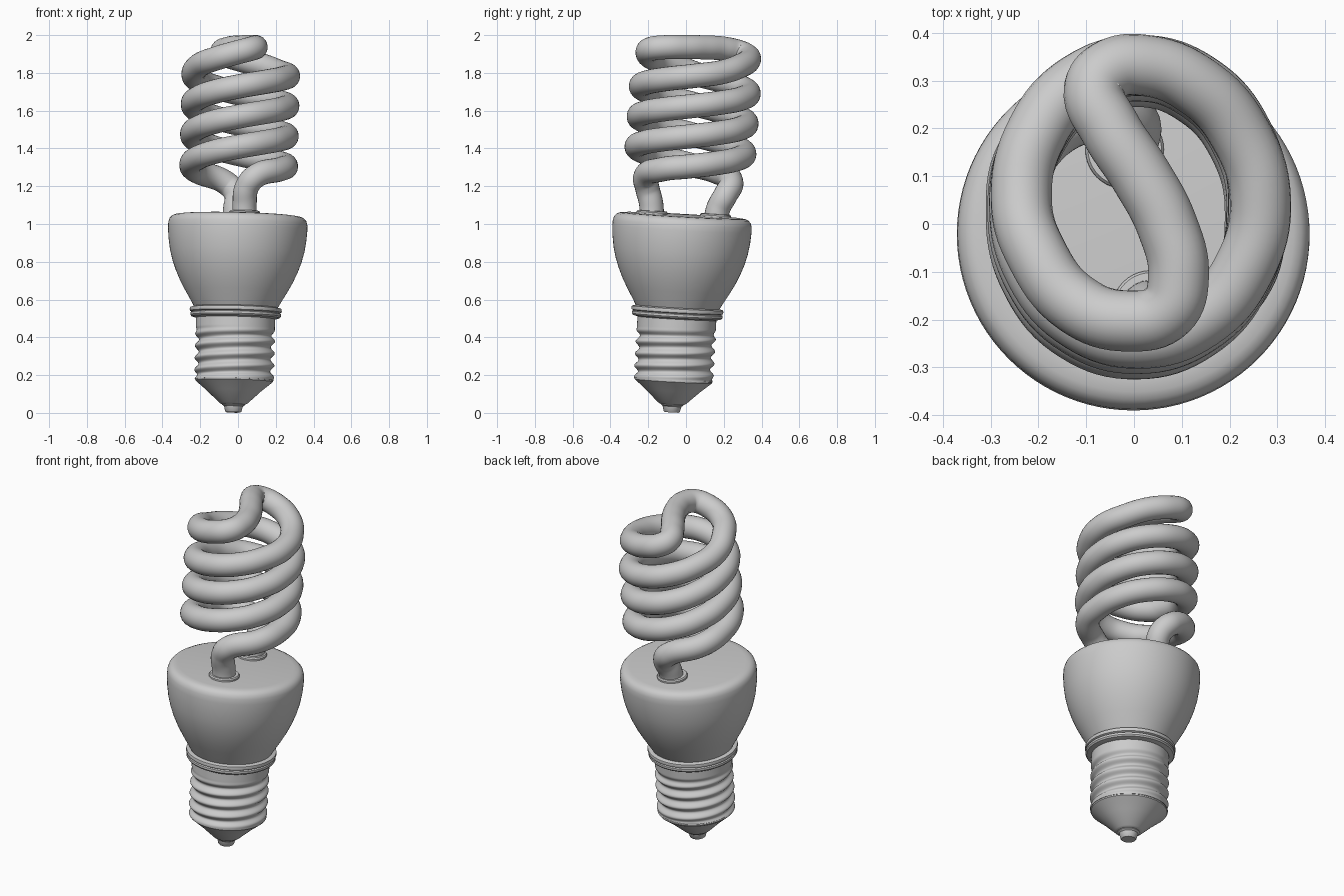
import bpy, bmesh, math
from mathutils import Matrix, Vector

if "Cube" in bpy.data.objects:
    bpy.data.objects.remove(bpy.data.objects["Cube"])

# The whole lamp leans slightly: local axis -> world
AXIS = Vector((0.024, 0.056, 1)).normalized()
LEAN = Matrix.Translation((-0.025, -0.076, 0)) @ Vector((0, 0, 1)).rotation_difference(AXIS).to_matrix().to_4x4()


def finish(name, bm, matrix, angle=32):
    bmesh.ops.remove_doubles(bm, verts=bm.verts, dist=1e-5)
    bmesh.ops.recalc_face_normals(bm, faces=bm.faces)
    bm.transform(matrix)
    me = bpy.data.meshes.new(name)
    bm.to_mesh(me)
    bm.free()
    me.shade_smooth()
    me.set_sharp_from_angle(angle=math.radians(angle))
    ob = bpy.data.objects.new(name, me)
    bpy.context.collection.objects.link(ob)
    return ob


def lathe(name, profile, matrix=LEAN, n=64, radius=None, angle=32):
    """Revolve (r, z) points; radius(r, z, a) may vary the radius by angle."""
    bm = bmesh.new()
    rows = []
    for r, z in profile:
        row = []
        for i in range(n):
            a = math.tau * i / n
            q = radius(r, z, a) if radius else r
            row.append(bm.verts.new((q * math.cos(a), q * math.sin(a), z)))
        rows.append(row)
    for lo, hi in zip(rows, rows[1:]):
        for i in range(n):
            j = (i + 1) % n
            bm.faces.new((lo[i], lo[j], hi[j], hi[i]))
    for row, end in ((rows[0], profile[0]), (rows[-1], profile[-1])):
        if end[0] > 0:
            bm.faces.new(row)
    return finish(name, bm, matrix, angle)


# Contact tip and insulator cone
lathe("contact_tip", [(0.038, 0.003), (0.043, 0.008), (0.05, 0.035), (0.06, 0.042), (0.06, 0.06)])
lathe("insulator_cone", [(0.062, 0.045), (0.075, 0.052), (0.145, 0.118), (0.205, 0.168), (0.207, 0.18), (0.19, 0.188)])


# Screw base with a helical thread that fades out at both ends
def thread(r, z, a):
    fade = max(0, min(1, (z - 0.175) / 0.03, (0.45 - z) / 0.04))
    wave = math.cos(math.tau * (z / 0.064) - a)
    return r + fade * (0.011 * wave - 0.008)


lathe("screw_base", [(0.209, 0.175 + 0.335 * i / 60) for i in range(61)], radius=thread, angle=60)

# Ring between screw base and housing
lathe("base_ring", [(0.205, 0.5), (0.234, 0.508), (0.24, 0.516), (0.24, 0.528), (0.232, 0.532),
                    (0.242, 0.537), (0.244, 0.545), (0.242, 0.556), (0.222, 0.562)])

# Ballast housing
lathe("housing", [(0.215, 0.55), (0.224, 0.565), (0.245, 0.602), (0.272, 0.648), (0.299, 0.698),
                  (0.323, 0.752), (0.342, 0.805), (0.356, 0.86), (0.365, 0.92), (0.369, 0.975),
                  (0.368, 1.005), (0.362, 1.025), (0.35, 1.038), (0.334, 1.045), (0.31, 1.048)], n=96)

# Collars where the tube enters the housing
FEET = {"front_collar": (0.035, -0.18, 1.047), "back_collar": (-0.02, 0.155, 1.03)}
for name, loc in FEET.items():
    m = Matrix.Translation(loc) @ LEAN.to_3x3().to_4x4()
    lathe(name, [(0.082, 0), (0.082, 0.016), (0.077, 0.023), (0.06, 0.024)], m, 40)


# Double-helix glass tube: one strand up, an S-shaped bridge, the other strand down
def coil(phase, first, last=630):
    pts = []
    for t in range(first, last + 1, 30):
        a = math.radians(t + phase)
        z = 1.23 + 0.32 * t / 360
        x, y = 0.25 * math.cos(a), 0.285 * math.sin(a)
        pts.append((-0.025 + 0.022 * z + x, -0.075 + 0.071 * z + y, z - 0.07 * y - 0.02 * x))
    return pts


front_leg = [(0.035, -0.18, 1.02), (0.035, -0.185, 1.11), (0.045, -0.205, 1.19), (0.09, -0.215, 1.25)]
back_leg = [(-0.02, 0.155, 1.0), (-0.015, 0.17, 1.08), (-0.01, 0.21, 1.155), (-0.06, 0.24, 1.215)]
bridge = [(-0.205, -0.06, 1.84), (-0.12, -0.168, 1.875), (-0.01, -0.203, 1.907), (0.07, -0.18, 1.928),
          (0.093, -0.11, 1.936), (0.068, 0.0, 1.936), (0.015, 0.1, 1.935), (-0.05, 0.2, 1.928),
          (-0.083, 0.28, 1.91), (-0.055, 0.32, 1.892), (0.02, 0.332, 1.868), (0.13, 0.29, 1.838),
          (0.218, 0.195, 1.805)]
path = front_leg + coil(-90, 60) + bridge + coil(90, 60)[::-1] + back_leg[::-1]

cu = bpy.data.curves.new("glass_tube", 'CURVE')
cu.dimensions = '3D'
cu.bevel_depth = 0.064
cu.bevel_resolution = 10
cu.resolution_u = 8
cu.use_fill_caps = True
sp = cu.splines.new('BEZIER')
sp.bezier_points.add(len(path) - 1)
for bp, co in zip(sp.bezier_points, path):
    bp.co = co
    bp.handle_left_type = bp.handle_right_type = 'AUTO'
sp.use_smooth = True
tube = bpy.data.objects.new("glass_tube", cu)
bpy.context.collection.objects.link(tube)
bpy.context.view_layer.objects.active = tube
tube.select_set(True)
bpy.ops.object.convert(target='MESH')
